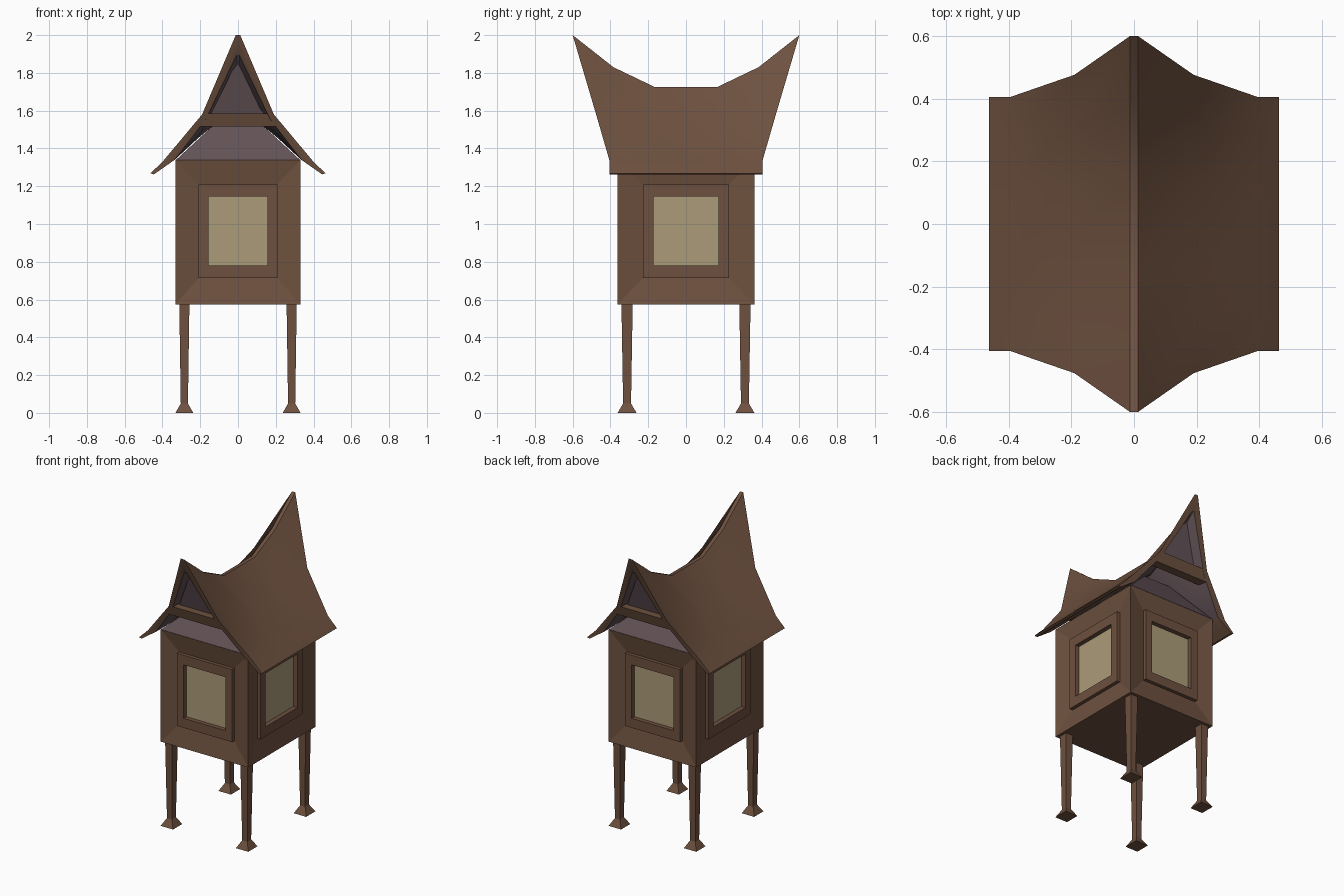
import bpy, bmesh
from mathutils import Vector

if "Cube" in bpy.data.objects:
    bpy.data.objects.remove(bpy.data.objects["Cube"])


def material(name, rgb):
    m = bpy.data.materials.new(name)
    m.diffuse_color = (*rgb, 1)
    m.use_nodes = True
    m.node_tree.nodes["Principled BSDF"].inputs["Base Color"].default_value = m.diffuse_color
    return m


WOOD = material("brown wood", (0.155, 0.082, 0.050))
PANE = material("tan window", (0.41, 0.33, 0.19))
GABLE = material("mauve gable", (0.125, 0.085, 0.095))


def make(name, bm, mats, normals=True):
    if normals:
        bmesh.ops.recalc_face_normals(bm, faces=bm.faces[:])
    me = bpy.data.meshes.new(name)
    bm.to_mesh(me)
    bm.free()
    for m in mats:
        me.materials.append(m)
    ob = bpy.data.objects.new(name, me)
    bpy.context.collection.objects.link(ob)
    return ob


def stack(bm, cx, cy, rings):
    """Closed four-sided column through (half x, half y, z) rings."""
    loops = [[bm.verts.new((cx + sx * hx, cy + sy * hy, z))
              for sx, sy in ((-1, -1), (1, -1), (1, 1), (-1, 1))] for hx, hy, z in rings]
    for a, b in zip(loops, loops[1:]):
        for i in range(4):
            j = (i + 1) % 4
            bm.faces.new((a[i], a[j], b[j], b[i]))
    bm.faces.new(loops[0][::-1])
    bm.faces.new(loops[-1])


# Body: each wall slopes in to a raised window frame with a recessed pane
bm = bmesh.new()
stack(bm, 0, 0, [(0.33, 0.362, 0.575), (0.33, 0.362, 1.34)])
bm.normal_update()


def step(face, half_w, z0, z1, depth, shape=True):
    """Extrude one wall face, fit it to a centred rectangle, shift it along its normal."""
    n = face.normal.copy()
    new = bmesh.ops.extrude_discrete_faces(bm, faces=[face])["faces"][0]
    mid_z = new.calc_center_median().z
    for v in new.verts:
        if shape:
            v.co.z = z1 if v.co.z > mid_z else z0
            k = 0 if abs(n.x) < 0.5 else 1
            v.co[k] = half_w if v.co[k] > 0 else -half_w
        v.co += n * depth
    new.normal_update()
    return new


for f in [f for f in bm.faces if abs(f.normal.z) < 0.5]:
    s = 1.0 if abs(f.normal.y) > 0.5 else 1.09
    f = step(f, 0.208 * s, 0.715, 1.21, -0.025)
    f = step(f, 0, 0, 0, 0.024, False)
    f = step(f, 0.157 * s, 0.78, 1.145, 0)
    f = step(f, 0, 0, 0, -0.03, False)
    f.material_index = 1
make("house_body", bm, [WOOD, PANE])

# Tapered legs with flared feet
for sx in (-1, 1):
    for sy in (-1, 1):
        bm = bmesh.new()
        stack(bm, sx * 0.284, sy * 0.312, [(0.047, 0.05, 0), (0.019, 0.021, 0.05), (0.027, 0.03, 0.59)])
        make("leg", bm, [WOOD])


# Saddle roof: one thick section lofted along y, flaring up at both ends
def end_y(z):
    return 0.6 - 0.2955 * (2 - max(z, 1.34))


END = [(0.012, 2.0), (0.19, 1.58), (0.395, 1.335), (0.463, 1.268)]
IN_END = [(0.445, 1.263), (0.335, 1.34), (0.172, 1.552), (0.004, 1.9)]
STATIONS = [(-1, 0), (-0.64, 1), (-0.275, 2), (0.275, 2), (0.64, 1), (1, 0)]
RIDGE_DROP = (0, 0.17, 0.275)
MID_DROP = (0, 0.065, 0.1)
MID_OUT = (0, 0.022, 0.042)

bm = bmesh.new()
loops = []
for t, k in STATIONS:
    right = []
    for i, (x, z) in enumerate(END + IN_END):
        y = t * end_y(z)
        if i in (0, 7):
            z -= RIDGE_DROP[k]
        elif i in (1, 6):
            z -= MID_DROP[k]
            x += MID_OUT[k]
        right.append((x, y, z))
    left = [(-x, y, z) for x, y, z in reversed(right)]
    loops.append([bm.verts.new(p) for p in right + left])
N = 16
for a, b in zip(loops, loops[1:]):
    for i in range(N):
        j = (i + 1) % N
        f = bm.faces.new((a[i], a[j], b[j], b[i]))
        f.material_index = 1 if 5 <= i <= 9 else 0
for lp in (loops[0], loops[-1]):     # bargeboards closing both ends
    for i in range(3):
        bm.faces.new((lp[i], lp[i + 1], lp[6 - i], lp[7 - i]))
        bm.faces.new((lp[15 - i], lp[14 - i], lp[9 + i], lp[8 + i]))
    bm.faces.new((lp[0], lp[7], lp[8], lp[15]))
roof = make("saddle_roof", bm, [WOOD, GABLE])
bpy.context.view_layer.objects.active = roof
roof.select_set(True)
bpy.ops.object.shade_smooth_by_angle(angle=0.6)
roof.select_set(False)

# Sloping hip between the walls and the roof
bm = bmesh.new()
stack(bm, 0, 0, [(0.33, 0.362, 1.338), (0.1, 0.22, 1.55)])
make("gable_hip", bm, [GABLE])


# Gable crossbars and recessed triangular panels at both ends
def slab(name, outline, front, back, s, mat):
    bm = bmesh.new()
    a, b = [[bm.verts.new((x, s * (end_y(z) - d), z)) for x, z in outline] for d in (front, back)]
    n = len(outline)
    for i in range(n):
        bm.faces.new((a[i], a[(i + 1) % n], b[(i + 1) % n], b[i]))
    bm.faces.new(a)
    bm.faces.new(b[::-1])
    make(name, bm, [mat])


for s in (-1, 1):
    slab("gable_crossbar", [(-0.205, 1.515), (0.205, 1.515), (0.16, 1.585), (-0.16, 1.585)], 0.001, 0.06, s, WOOD)
    slab("gable_panel", [(-0.17, 1.53), (0.17, 1.53), (0.004, 1.865), (-0.004, 1.865)], 0.05, 0.06, s, GABLE)
